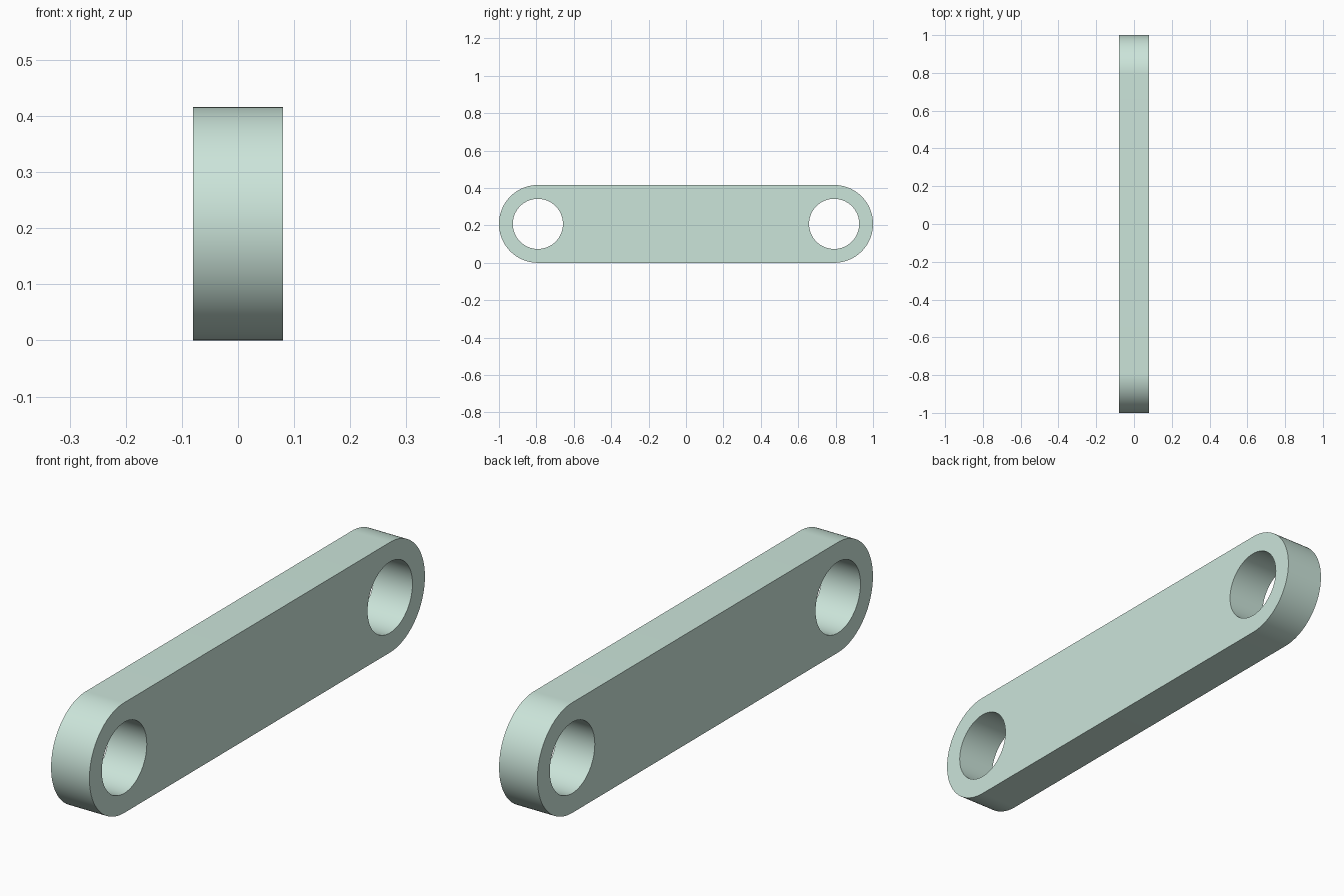
import bpy, bmesh
from math import pi, sin, cos, radians

if "Cube" in bpy.data.objects:
    bpy.data.objects.remove(bpy.data.objects["Cube"])

R, HOLE_R = 0.208, 0.134      # end radius, pin hole radius
END_Y = 1.0 - R               # distance of each end centre from the middle
THICK = 0.16
SEG = 64                      # segments per half round / full hole


def arc(cy, r, start, sweep, n):
    return [(cy + r * cos(start + sweep * i / SEG), R + r * sin(start + sweep * i / SEG))
            for i in range(n)]


def add_loop(bm, pts):
    vs = [bm.verts.new((-THICK / 2, y, z)) for y, z in pts]
    return [bm.edges.new((vs[i - 1], vs[i])) for i in range(len(vs))]


bm = bmesh.new()
# Rounded bar outline with a hole at each end
edges = add_loop(bm, arc(END_Y, R, -pi / 2, pi, SEG + 1) + arc(-END_Y, R, pi / 2, pi, SEG + 1))
for side in (-1, 1):
    edges += add_loop(bm, arc(side * END_Y, HOLE_R, 0, 2 * pi, SEG))
bmesh.ops.triangle_fill(bm, use_beauty=True, use_dissolve=False, edges=edges)

# Thickness
ext = bmesh.ops.extrude_face_region(bm, geom=bm.faces[:], use_keep_orig=True)
bmesh.ops.translate(bm, vec=(THICK, 0, 0),
                    verts=[g for g in ext["geom"] if isinstance(g, bmesh.types.BMVert)])
bmesh.ops.recalc_face_normals(bm, faces=bm.faces[:])

mesh = bpy.data.meshes.new("link_bar")
bm.to_mesh(mesh)
bm.free()
link = bpy.data.objects.new("link_bar", mesh)
bpy.context.collection.objects.link(link)

# Pale green finish
mat = bpy.data.materials.new("pale_green")
mat.diffuse_color = (0.60, 0.78, 0.70, 1)
mat.use_nodes = True
mat.node_tree.nodes["Principled BSDF"].inputs["Base Color"].default_value = mat.diffuse_color
mesh.materials.append(mat)

bpy.context.view_layer.objects.active = link
link.select_set(True)
bpy.ops.object.shade_smooth_by_angle(angle=radians(30))
